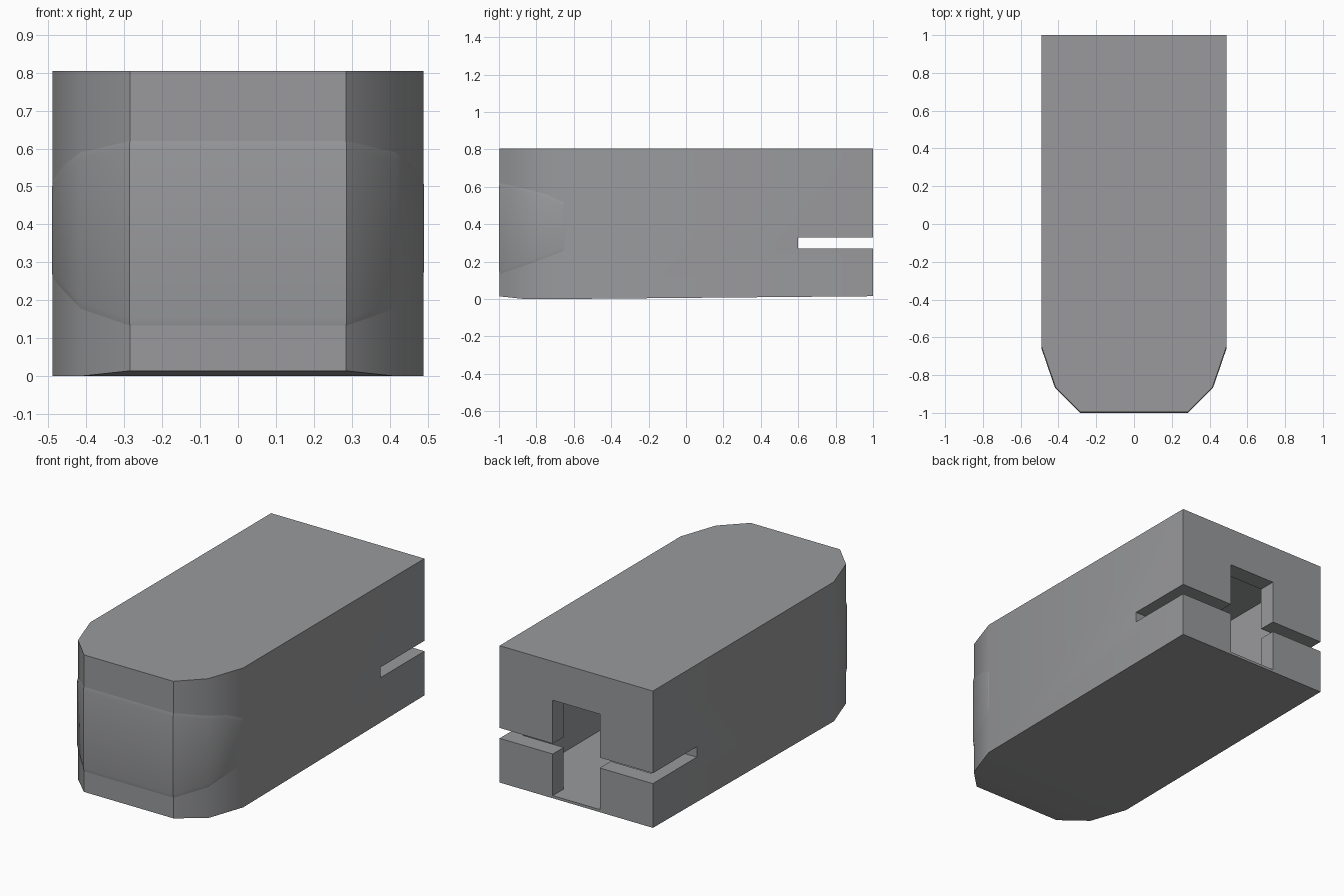
import bpy, bmesh
from mathutils import Vector

if "Cube" in bpy.data.objects:
    bpy.data.objects.remove(bpy.data.objects["Cube"])

grey = bpy.data.materials.new("plain grey")
grey.diffuse_color = (0.32, 0.323, 0.332, 1)
grey.use_nodes = True
grey.node_tree.nodes["Principled BSDF"].inputs["Base Color"].default_value = grey.diffuse_color


def add_object(name, bm):
    bmesh.ops.recalc_face_normals(bm, faces=bm.faces)
    mesh = bpy.data.meshes.new(name)
    bm.to_mesh(mesh)
    bm.free()
    mesh.materials.append(grey)
    ob = bpy.data.objects.new(name, mesh)
    bpy.context.collection.objects.link(ob)
    return ob


def box(name, lo, hi):
    bm = bmesh.new()
    bmesh.ops.create_cube(bm, size=1)
    for v in bm.verts:
        v.co = [(a + b) / 2 + c * (b - a) for a, b, c in zip(lo, hi, v.co)]
    return add_object(name, bm)


def smooth(ob):
    bpy.ops.object.select_all(action='DESELECT')
    ob.select_set(True)
    bpy.context.view_layer.objects.active = ob
    bpy.ops.object.shade_smooth_by_angle(angle=0.55)


# Body: rounded-nose plan with a slightly sagging underside (x, y, bottom z)
half = [(0.285, -0.996, 0.014), (0.415, -0.865, 0.0),
        (0.489, -0.65, 0.0), (0.489, 1.0, 0.015)]
plan = half + [(-x, y, z) for x, y, z in reversed(half)]
bm = bmesh.new()
low = [bm.verts.new(p) for p in plan]
top = [bm.verts.new((x, y, 0.804)) for x, y, z in plan]
bm.faces.new(top)
for i in range(4):
    j = (i + 1) % 8
for i in range(len(plan)):
    j = (i + 1) % len(plan)
    bm.faces.new((low[i], low[j], top[j], top[i]))
for i in range(3):  # underside in strips from left to right
    bm.faces.new((low[i], low[i + 1], low[6 - i], low[7 - i]))
body = add_object("body", bm)

# Hollow inside, rear doorway and the slot across the rear
cutters = [box("cavity_cutter", (-0.41, -0.8, 0.03), (0.41, 0.9, 0.73)),
           box("doorway_cutter", (-0.15, 0.8, 0.03), (0.15, 1.1, 0.58)),
           box("slot_cutter", (-0.7, 0.6, 0.27), (0.7, 1.1, 0.33))]
for cutter in cutters:
    mod = body.modifiers.new(cutter.name, 'BOOLEAN')
    mod.operation = 'DIFFERENCE'
    mod.solver = 'EXACT'
    mod.object = cutter
bpy.context.view_layer.update()
cut_mesh = bpy.data.meshes.new_from_object(
    body.evaluated_get(bpy.context.evaluated_depsgraph_get()))
body.modifiers.clear()
body.data = cut_mesh
for cutter in cutters:
    bpy.data.objects.remove(cutter)
smooth(body)

# Front panel: thin raised plate wrapped round the nose, with a sloped rim
# (x, y, lower edge z, upper edge z, outward direction, raise)
RISE = 0.004
side = [(0.285, -0.996, 0.133, 0.62, (0.38, -0.92)),
        (0.415, -0.865, 0.178, 0.59, (0.85, -0.53)),
        (0.455, -0.749, 0.22, 0.56, (0.95, -0.33)),
        (0.4865, -0.657, 0.257, 0.517, (0.97, -0.24))]
end = (0.489, -0.65, 0.26, 0.514, (1, 0))
half = [(*p, RISE) for p in side] + [(*end, 0.0)]
cols = [(-x, y, a, b, (-d[0], d[1]), r) for x, y, a, b, d, r in reversed(half)] + half
bm = bmesh.new()
grid = []
for x, y, a, b, d, r in cols:
    out = Vector((x + d[0] * r, y + d[1] * r, 0))
    base = Vector((x, y, 0))
    grid.append([bm.verts.new(p + Vector((0, 0, z))) for p, z in
                 ((base, a), (out, a + 0.02), (out, b - 0.02), (base, b))])
for c, n in zip(grid, grid[1:]):
    for k in range(3):
        bm.faces.new((c[k], n[k], n[k + 1], c[k + 1]))
panel = add_object("front_panel", bm)
smooth(panel)
